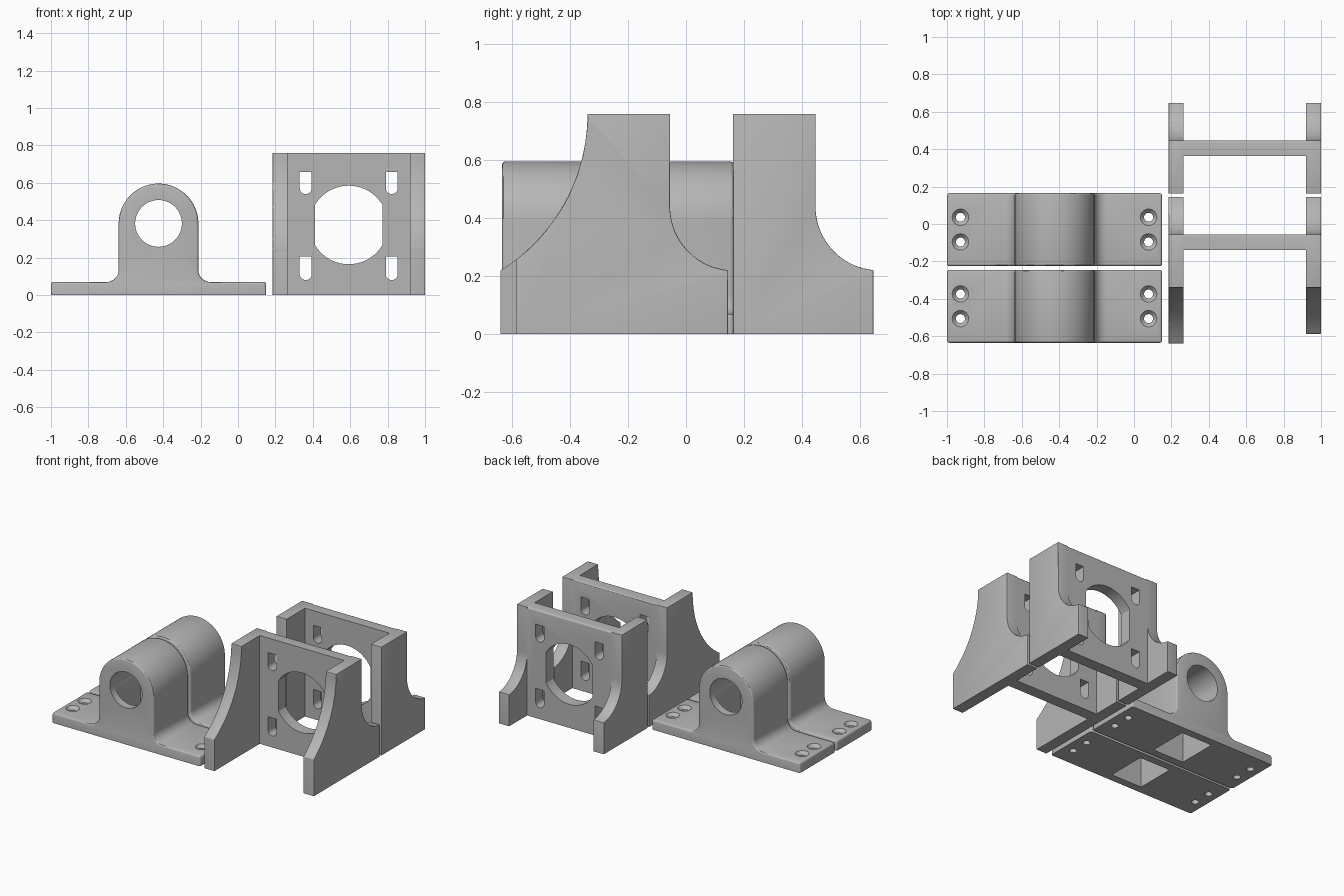
import bpy, bmesh, math
from mathutils import Vector

if "Cube" in bpy.data.objects:
    bpy.data.objects.remove(bpy.data.objects["Cube"])

grey = bpy.data.materials.new("plain grey")
grey.diffuse_color = (0.47, 0.47, 0.47, 1)
grey.use_nodes = True
grey.node_tree.nodes["Principled BSDF"].inputs["Base Color"].default_value = grey.diffuse_color


def arc(cx, cz, r, a0, a1, n):
    """Points on an arc, angles in degrees."""
    return [(cx + r * math.cos(math.radians(a0 + (a1 - a0) * i / n)),
             cz + r * math.sin(math.radians(a0 + (a1 - a0) * i / n))) for i in range(n + 1)]


def make_object(name, bm):
    bmesh.ops.recalc_face_normals(bm, faces=bm.faces)
    mesh = bpy.data.meshes.new(name)
    bm.to_mesh(mesh)
    bm.free()
    mesh.materials.append(grey)
    obj = bpy.data.objects.new(name, mesh)
    bpy.context.collection.objects.link(obj)
    return obj


def prism(name, profile, axis, lo, hi, round_edge=None, width=0.012):
    """Extrude a (horizontal, z) profile along x or y; round sharp edges picked by a rule."""
    bm = bmesh.new()
    place = (lambda h, z, d: (d, h, z)) if axis == 'x' else (lambda h, z, d: (h, d, z))
    face = bm.faces.new([bm.verts.new(place(h, z, lo)) for h, z in profile])
    ext = bmesh.ops.extrude_face_region(bm, geom=[face])
    moved = [v for v in ext['geom'] if isinstance(v, bmesh.types.BMVert)]
    bmesh.ops.translate(bm, verts=moved, vec=Vector(place(0, 0, hi - lo)))
    bmesh.ops.recalc_face_normals(bm, faces=bm.faces)
    if round_edge:
        edges = [e for e in bm.edges if e.calc_face_angle(0) > 0.6
                 and max(v.co.z for v in e.verts) > 0.001 and round_edge(*[v.co for v in e.verts])]
        bmesh.ops.bevel(bm, geom=edges, offset=width, offset_type='OFFSET', segments=3,
                        profile=0.5, affect='EDGES', clamp_overlap=True)
    return make_object(name, bm)


def boolean(obj, other, operation='DIFFERENCE'):
    mod = obj.modifiers.new("cut", 'BOOLEAN')
    mod.operation, mod.solver, mod.object = operation, 'EXACT', other
    bpy.context.view_layer.objects.active = obj
    bpy.ops.object.modifier_apply(modifier=mod.name)
    bpy.data.objects.remove(other)


def finish(obj):
    bpy.ops.object.select_all(action='DESELECT')
    obj.select_set(True)
    bpy.context.view_layer.objects.active = obj
    bpy.ops.object.shade_smooth_by_angle(angle=math.radians(30))


def cone(x, y, z0, z1, r0, r1):
    bm = bmesh.new()
    bmesh.ops.create_cone(bm, cap_ends=True, segments=24, radius1=r0, radius2=r1, depth=z1 - z0)
    bmesh.ops.translate(bm, verts=bm.verts, vec=(x, y, (z0 + z1) / 2))
    return make_object("screw_cutter", bm)


def rect(x0, x1, z0, z1):
    return [(x0, z0), (x1, z0), (x1, z1), (x0, z1)]


# Bearing blocks: flanged base flowing into a round-topped housing
CX, CZ, R, BASE, F = -0.425, 0.383, 0.213, 0.07, 0.065


def bearing_block(name, cy):
    profile = [(-1.0, 0), (0.15, 0), (0.15, BASE)]
    profile += arc(CX + R + F, BASE + F, F, 270, 180, 8)
    profile += arc(CX, CZ, R, 0, 180, 40)
    profile += arc(CX - R - F, BASE + F, F, 0, -90, 8)
    profile += [(-1.0, BASE)]
    block = prism(name, profile, 'y', cy - 0.195, cy + 0.195, lambda a, b: True)
    # Shaft bore and bearing pocket open at the bottom
    boolean(block, prism("pocket", rect(CX - 0.12, CX + 0.12, -0.1, CZ), 'y', cy - 0.14, cy + 0.14))
    boolean(block, prism("bore", arc(CX, CZ, 0.125, 0, 352.5, 47), 'y', cy - 0.3, cy + 0.3))
    # Countersunk screw holes
    for x in (CX - 0.503, CX + 0.503):
        for y in (cy - 0.066, cy + 0.066):
            boolean(block, cone(x, y, -0.1, 0.2, 0.024, 0.024))
            boolean(block, cone(x, y, BASE - 0.025, BASE + 0.005, 0.021, 0.049))
    finish(block)


bearing_block("front_bearing_block", -0.44)
bearing_block("rear_bearing_block", -0.03)

# Motor brackets: two curved side walls joined by a drilled plate
X0, X1, T, H = 0.185, 1.0, 0.08, 0.76


def wall_profile(yb, front):
    """Side wall outline; yb is the rear of the plate, front the outline of the front edge."""
    rear = [(yb + 0.2, 0), (yb + 0.2, 0.221)] + arc(yb + 0.22, 0.44, 0.22, 264, 180, 18)
    return rear + [(yb, H)] + front


def bracket(name, yb, left_front, right_front):
    parts = []
    for side, x, front in (("left", X0, left_front), ("right", X1 - T, right_front)):
        outer = X0 if side == "left" else X1

        def rule(a, b, outer=outer):
            return abs(a.x - b.x) > 0.01 or (abs(a.x - outer) < 0.001 and abs(b.x - outer) < 0.001)
        parts.append(prism(name + "_" + side, wall_profile(yb, front), 'x', x, x + T, rule))
    body = prism(name, [(yb - 0.083, 0), (yb, 0), (yb, H), (yb - 0.083, H)], 'x',
                 X0 + T, X1 - T,
                 lambda a, b: abs(a.x - b.x) > 0.1 and a.y > yb - 0.01 and a.z > 0.1)
    for part in parts:
        boolean(body, part, 'UNION')
    # Central opening: circle with flattened sides
    mx, mz, r, flat = 0.592, 0.375, 0.21, 0.18
    a = math.degrees(math.acos(flat / r))
    opening = arc(mx, mz, r, a, 180 - a, 20) + arc(mx, mz, r, 180 + a, 360 - a, 20)
    boolean(body, prism("opening", opening, 'y', yb - 0.12, yb + 0.05))
    # Four mounting slots, round at the lower end
    for x in (mx - 0.23, mx + 0.23):
        for z0, z1 in ((0.08, 0.207), (0.54, 0.657)):
            slot = arc(x, z0 + 0.032, 0.032, 180, 360, 12) + [(x + 0.032, z1), (x - 0.032, z1)]
            boolean(body, prism("slot", slot, 'y', yb - 0.12, yb + 0.05))
    finish(body)


def swept_front(y_end):
    """Long concave front edge from the top down to y_end."""
    cy, r = -0.34 - 0.636, 0.636
    stop = -math.degrees(math.acos((y_end - cy) / r))
    return arc(cy, H, r, 0, stop, 24) + [(y_end, 0)]


bracket("front_motor_bracket", -0.055, swept_front(-0.64), swept_front(-0.587))
bracket("rear_motor_bracket", 0.447, [(0.162, H), (0.162, 0)], [(0.162, H), (0.162, 0)])
